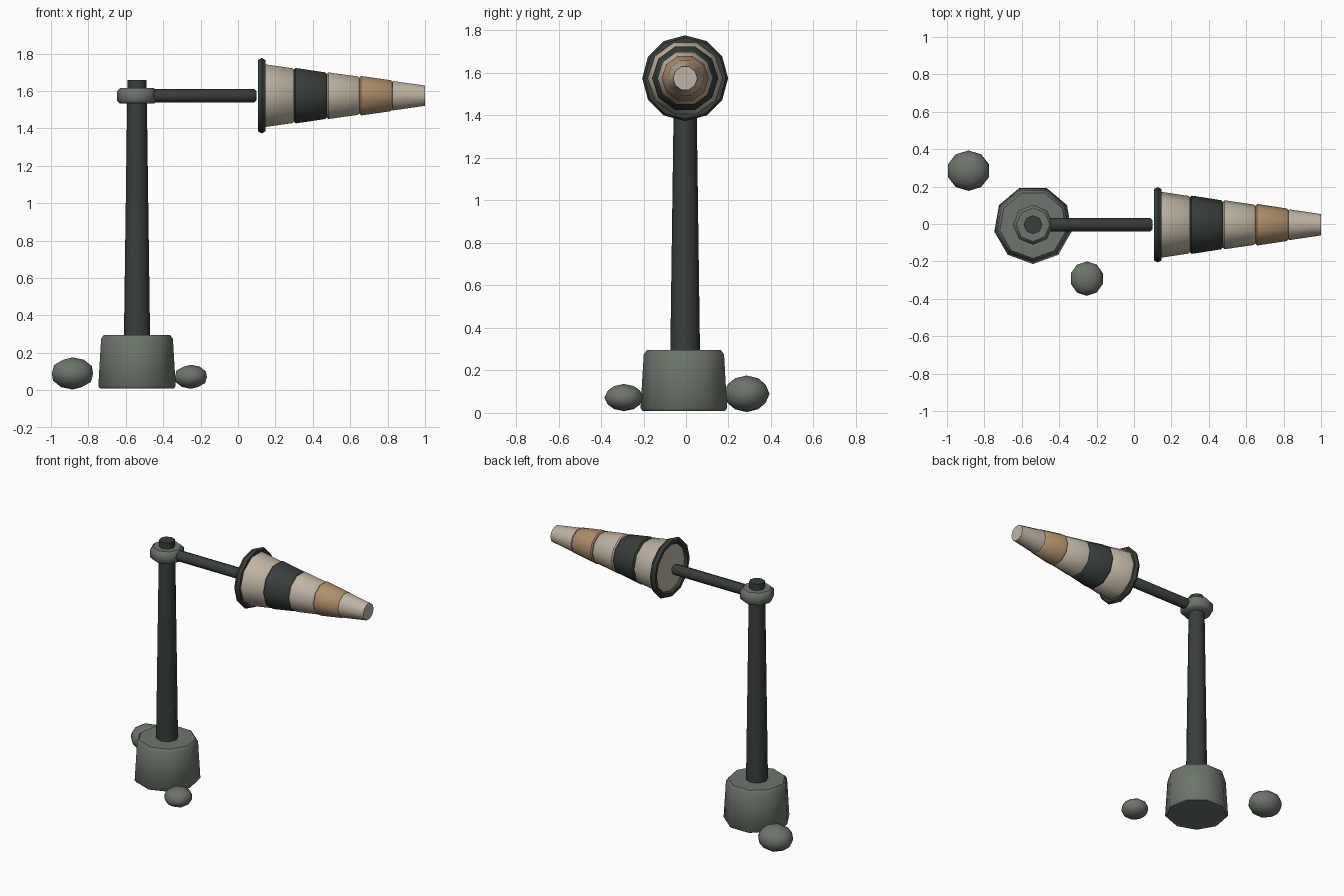
import bpy, bmesh, math
from mathutils import Matrix

cube = bpy.data.objects.get("Cube")
if cube:
    bpy.data.objects.remove(cube, do_unlink=True)


def material(name, rgb):
    m = bpy.data.materials.new(name)
    m.use_nodes = True
    m.diffuse_color = (*rgb, 1)
    m.node_tree.nodes["Principled BSDF"].inputs["Base Color"].default_value = (*rgb, 1)
    return m


STONE = material("grey green stone", (0.15, 0.18, 0.145))
DARK = material("dark green metal", (0.04, 0.05, 0.042))
CREAM = material("cream cloth", (0.52, 0.46, 0.37))
TAN = material("tan cloth", (0.44, 0.28, 0.15))

POLE_X, MID_Y, ARM_Z = -0.54, -0.004, 1.575


def finish(name, bm, mat, angle):
    bmesh.ops.recalc_face_normals(bm, faces=bm.faces)
    mesh = bpy.data.meshes.new(name)
    bm.to_mesh(mesh)
    bm.free()
    mesh.materials.append(mat)
    ob = bpy.data.objects.new(name, mesh)
    bpy.context.collection.objects.link(ob)
    bpy.ops.object.select_all(action='DESELECT')
    ob.select_set(True)
    bpy.context.view_layer.objects.active = ob
    bpy.ops.object.shade_smooth_by_angle(angle=math.radians(angle))
    return ob


def lathe(name, profile, mat, sides, along_x=False, turn=0, angle=46, closed=False):
    """Spin (radius, position) points round an upright or lengthwise axis."""
    bm = bmesh.new()
    rings = []
    for r, h in profile:
        ring = []
        for i in range(sides):
            a = 2 * math.pi * i / sides + turn
            u, v = r * math.cos(a), r * math.sin(a)
            co = (h, MID_Y + u, ARM_Z + v) if along_x else (POLE_X + u, MID_Y + v, h)
            ring.append(bm.verts.new(co))
        rings.append(ring)
    pairs = list(zip(rings, rings[1:]))
    if closed:
        pairs.append((rings[-1], rings[0]))
    else:
        bm.faces.new(rings[0])
        bm.faces.new(rings[-1])
    for low, high in pairs:
        for i in range(sides):
            j = (i + 1) % sides
            bm.faces.new((low[i], low[j], high[j], high[i]))
    return finish(name, bm, mat, angle)


def rock(name, centre, size):
    bm = bmesh.new()
    bmesh.ops.create_icosphere(bm, subdivisions=2, radius=1)
    bm.transform(Matrix.Translation(centre) @ Matrix.Diagonal((*size, 1)))
    finish(name, bm, STONE, 60)


# Footing, mast, collar and cap
lathe("base", [(0.2, 0.01), (0.21, 0.022), (0.195, 0.275), (0.18, 0.295)], STONE, 9,
      turn=-math.pi / 2)
lathe("mast", [(0.07, 0.28), (0.052, 1.6)], DARK, 8)
lathe("collar", [(0.09, 1.532), (0.107, 1.548), (0.107, 1.6), (0.09, 1.617)], STONE, 8)
lathe("mast_cap", [(0.05, 1.6), (0.05, 1.66)], DARK, 8)

# Swinging arm
lathe("arm", [(0.037, POLE_X), (0.037, 0.085), (0.025, 0.098)], DARK, 8, True)

# Mouth hoop
hoop = [(0.18 + 0.022 * math.cos(k * math.pi / 3), 0.127 + 0.022 * math.sin(k * math.pi / 3))
        for k in range(6)]
lathe("mouth_hoop", hoop, DARK, 12, True, closed=True)

# Tapering cloth bands
bands = [("first", CREAM, 0.125, 0.178, 0.152), ("second", DARK, 0.3, 0.156, 0.129),
         ("third", CREAM, 0.475, 0.131, 0.106), ("fourth", TAN, 0.65, 0.111, 0.085),
         ("tip", CREAM, 0.825, 0.083, 0.057)]
for label, mat, x, r1, r2 in bands:
    e = 0.008
    profile = [(r1 - e, x), (r1, x + e), (r2 + 0.002, x + 0.175 - e), (r2 - e, x + 0.175)]
    if label == "tip":
        profile = [(r1, x), (r2, 1.0)]
    lathe(label + "_band", profile, mat, 10, True)

# Loose rocks
rock("rear_rock", (-0.885, 0.285, 0.09), (0.116, 0.108, 0.086))
rock("front_rock", (-0.252, -0.292, 0.072), (0.09, 0.092, 0.064))
